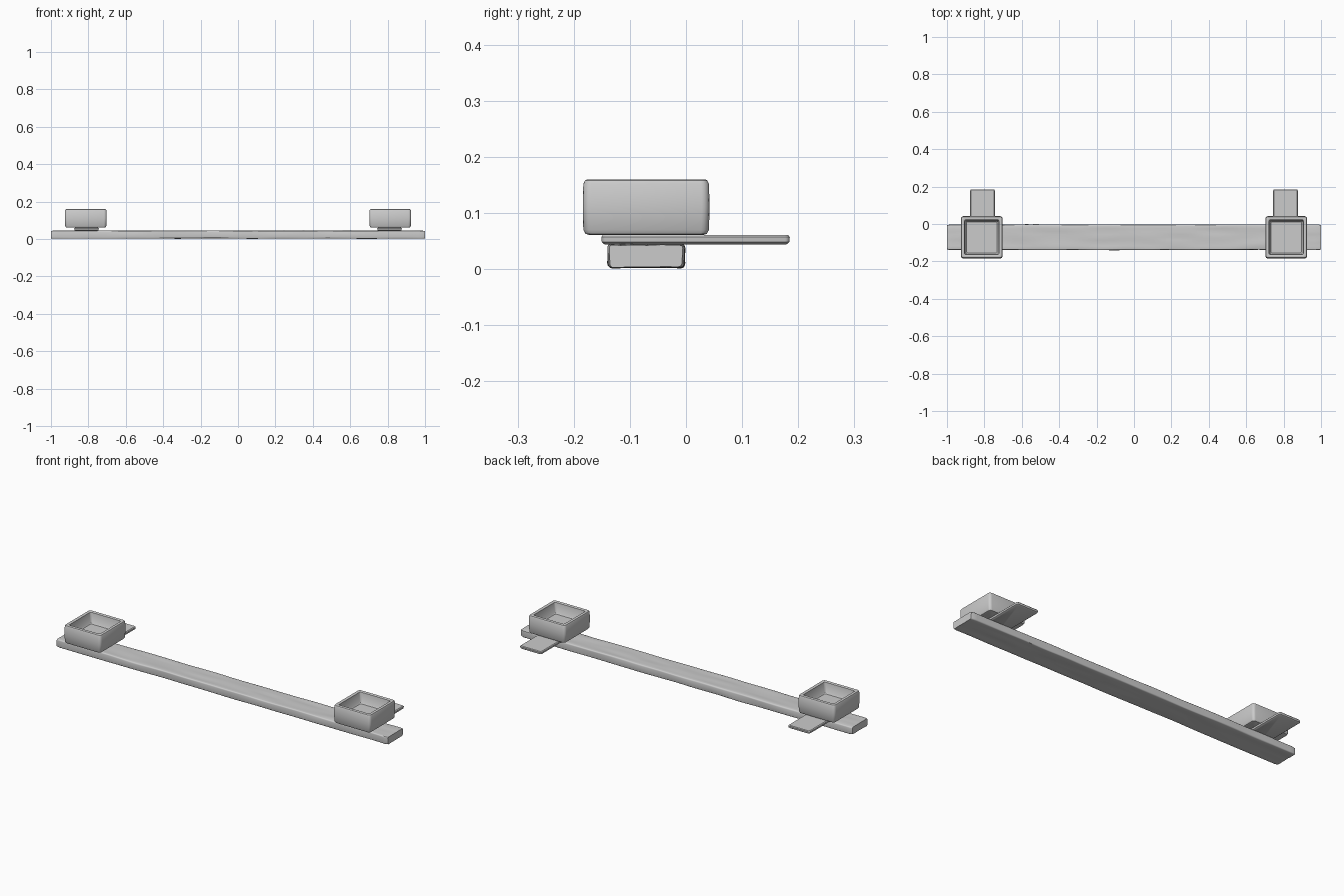
import bpy, math
from mathutils import Vector, noise

if "Cube" in bpy.data.objects:
    bpy.data.objects.remove(bpy.data.objects["Cube"])


def rounded_rect(hx, hy, r, steps=4):
    pts = []
    for k, (sx, sy) in enumerate([(1, 1), (-1, 1), (-1, -1), (1, -1)]):
        for i in range(steps + 1):
            a = math.pi / 2 * (k + i / steps)
            pts.append((sx * (hx - r) + r * math.cos(a), sy * (hy - r) + r * math.sin(a)))
    return pts


def loft(name, rings, location=(0, 0, 0)):
    """Skin a stack of equal-length closed rings and cap both ends."""
    n = len(rings[0])
    verts = [p for ring in rings for p in ring]
    faces = [(j * n + i, j * n + (i + 1) % n, (j + 1) * n + (i + 1) % n, (j + 1) * n + i)
             for j in range(len(rings) - 1) for i in range(n)]
    faces.append(tuple(reversed(range(n))))
    faces.append(tuple(range((len(rings) - 1) * n, len(rings) * n)))
    mesh = bpy.data.meshes.new(name)
    mesh.from_pydata(verts, [], faces)
    obj = bpy.data.objects.new(name, mesh)
    bpy.context.collection.objects.link(obj)
    obj.location = location
    bpy.ops.object.select_all(action='DESELECT')
    obj.select_set(True)
    bpy.context.view_layer.objects.active = obj
    bpy.ops.object.shade_smooth_by_angle(angle=math.radians(35))
    return obj


def stack(levels):
    """Horizontal rounded-rectangle rings from (half x, half y, radius, z)."""
    return [[(x, y, z) for x, y in rounded_rect(hx, hy, r)] for hx, hy, r, z in levels]


# Long rough-hewn timber beam, with gentle grain waves along its faces
section = []
corners = rounded_rect(0.068, 0.0205, 0.006, 3)
for i, (y, z) in enumerate(corners):
    y2, z2 = corners[(i + 1) % len(corners)]
    parts = 8 if abs(y2 - y) > 0.05 else 1
    section += [(y + (y2 - y) * t / parts, z + (z2 - z) * t / parts) for t in range(parts)]
rings = []
for s in range(121):
    x = -1 + 2 * s / 120
    end = 0.95 if s in (0, 120) else 1.0
    ring = []
    for y, z in section:
        wave = noise.noise_vector(Vector((x * 5, y * 30, z * 30)))
        ring.append((x, -0.071 + y * end + 0.003 * wave.y, 0.0235 + z * end + 0.0025 * wave.z))
    rings.append(ring)
loft("timber_beam", rings)

for side, sx in (("left", -1), ("right", 1)):
    # Thin cross slat lying over the beam and reaching out behind it
    loft(f"{side}_cross_slat", stack([
        (0.058, 0.162, 0.006, 0.044), (0.065, 0.167, 0.008, 0.048),
        (0.066, 0.168, 0.008, 0.057), (0.062, 0.165, 0.008, 0.061)]),
        (sx * 0.81, 0.017, 0))

    # Square open tray: outer wall, rounded rim, inner wall and floor
    loft(f"{side}_tray", stack([
        (0.100, 0.102, 0.010, 0.061), (0.106, 0.108, 0.012, 0.063),
        (0.110, 0.112, 0.014, 0.070), (0.112, 0.113, 0.014, 0.110),
        (0.111, 0.112, 0.014, 0.152), (0.108, 0.109, 0.012, 0.158),
        (0.104, 0.105, 0.010, 0.160), (0.096, 0.097, 0.008, 0.160),
        (0.092, 0.093, 0.008, 0.157), (0.086, 0.087, 0.008, 0.104),
        (0.082, 0.083, 0.008, 0.099)]),
        (sx * 0.814, -0.071, 0))
